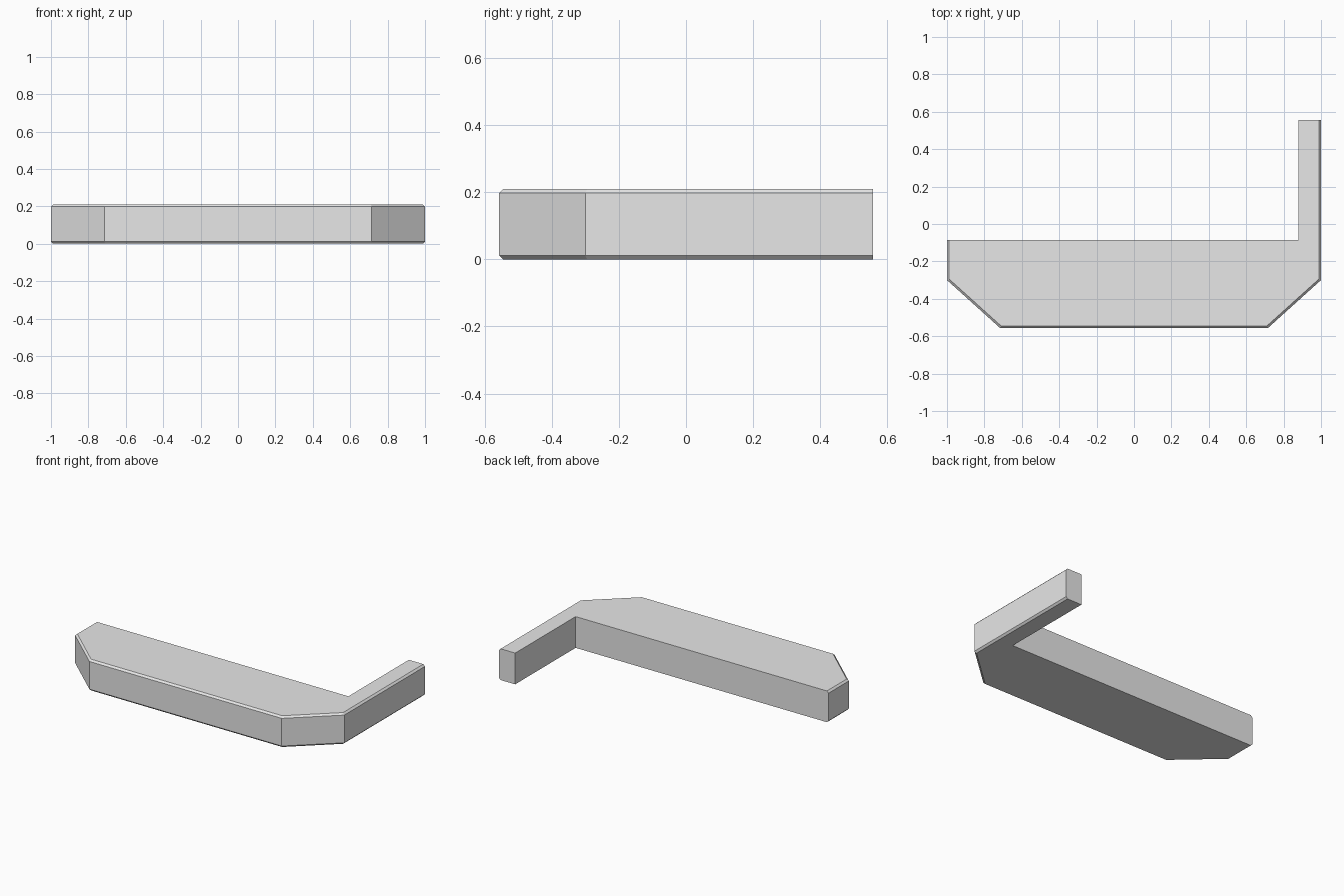
import bpy
import bmesh

cube = bpy.data.objects.get("Cube")
if cube:
    bpy.data.objects.remove(cube, do_unlink=True)

HEIGHT = 0.21
CHAMFER = 0.012

# Single plain grey finish
grey = bpy.data.materials.new("light_grey")
grey.use_nodes = True
colour = (0.8, 0.8, 0.8, 1)
grey.diffuse_color = colour
grey.node_tree.nodes["Principled BSDF"].inputs["Base Color"].default_value = colour

# Plan: outer edge from the back of the side arm around to the short end, then the inner edge
outer = [(1, 0.557), (1, -0.3), (0.715, -0.557), (-0.715, -0.557), (-1, -0.3), (-1, -0.085)]
inner = [(0.88, -0.085), (0.88, 0.557)]

bm = bmesh.new()
base = bm.faces.new([bm.verts.new((x, y, 0)) for x, y in outer + inner])
extruded = bmesh.ops.extrude_face_region(bm, geom=[base], use_keep_orig=True)
top_verts = [v for v in extruded["geom"] if isinstance(v, bmesh.types.BMVert)]
bmesh.ops.translate(bm, verts=top_verts, vec=(0, 0, HEIGHT))
bmesh.ops.recalc_face_normals(bm, faces=bm.faces)


# Chamfer the horizontal edges along the outer side only
def on_outer_side(edge):
    a, b = (v.co for v in edge.verts)
    if abs(a.z - b.z) > 0.001:
        return False
    mid = (a + b) / 2
    return abs(mid.x) > 0.99 or mid.y < -0.4


bmesh.ops.bevel(bm, geom=[e for e in bm.edges if on_outer_side(e)], offset=CHAMFER,
                offset_type='OFFSET', segments=1, affect='EDGES', clamp_overlap=True)

mesh = bpy.data.meshes.new("bumper_bar")
bm.to_mesh(mesh)
bm.free()
mesh.materials.append(grey)
bar = bpy.data.objects.new("bumper_bar", mesh)
bpy.context.collection.objects.link(bar)
